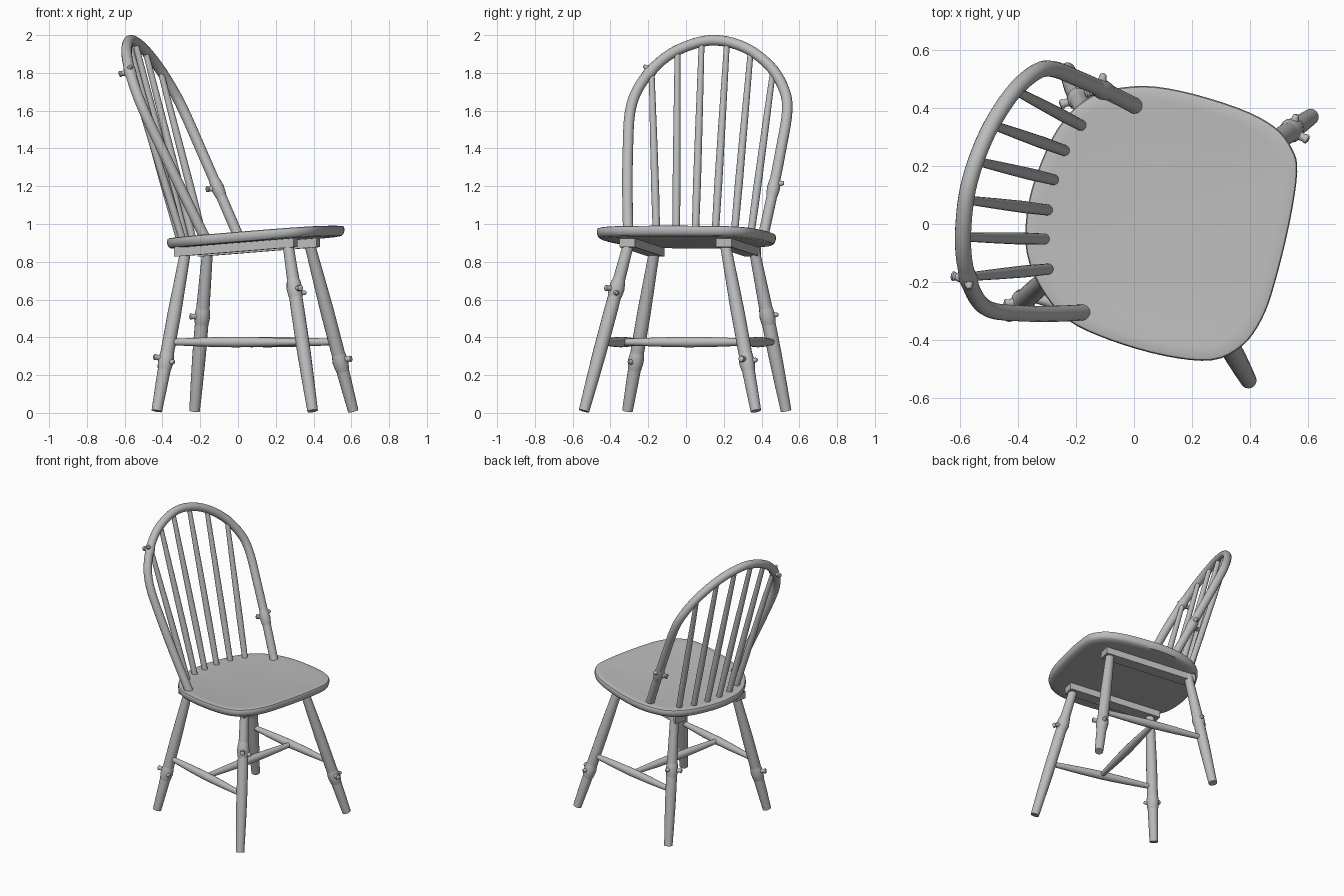
import bpy, bmesh, math
from mathutils import Vector

if "Cube" in bpy.data.objects:
    bpy.data.objects.remove(bpy.data.objects["Cube"])

wood = bpy.data.materials.new("plain grey wood")
wood.diffuse_color = (0.5, 0.5, 0.5, 1)
wood.use_nodes = True
wood.node_tree.nodes["Principled BSDF"].inputs["Base Color"].default_value = wood.diffuse_color

# The chair looks along FWD and leans slightly back with the seat slope
FWD = Vector((0.97, -0.236, 0)).normalized()
SIDE = Vector((-FWD.y, FWD.x, 0))


def finish(name, bm, smooth=True):
    bmesh.ops.recalc_face_normals(bm, faces=bm.faces)
    me = bpy.data.meshes.new(name)
    bm.to_mesh(me)
    bm.free()
    ob = bpy.data.objects.new(name, me)
    bpy.context.collection.objects.link(ob)
    me.materials.append(wood)
    if smooth:
        bpy.ops.object.select_all(action='DESELECT')
        ob.select_set(True)
        bpy.context.view_layer.objects.active = ob
        bpy.ops.object.shade_smooth_by_angle(angle=math.radians(40))
    return ob


def skin(bm, rings):
    loops = [[bm.verts.new(p) for p in r] for r in rings]
    n = len(loops[0])
    for a, b in zip(loops, loops[1:]):
        for i in range(n):
            bm.faces.new((a[i], a[(i + 1) % n], b[(i + 1) % n], b[i]))
    bm.faces.new(loops[0])
    bm.faces.new(loops[-1])


def tube(name, pts, radii, sides=16, ref=Vector((0.31, 0.2, 0.9))):
    """Round bar along pts with one radius per point."""
    bm = bmesh.new()
    pts = [Vector(p) for p in pts]
    rings = []
    for i, p in enumerate(pts):
        t = (pts[min(i + 1, len(pts) - 1)] - pts[max(i - 1, 0)]).normalized()
        u = t.cross(ref).normalized()
        v = t.cross(u)
        rings.append([p + radii[i] * (u * math.cos(a) + v * math.sin(a))
                      for a in (2 * math.pi * k / sides for k in range(sides))])
    skin(bm, rings)
    return finish(name, bm)


def turned(name, a, b, profile, ref=Vector((1, 0.4, 0))):
    """Straight turned bar; profile is (fraction along, radius)."""
    a, b = Vector(a), Vector(b)
    return tube(name, [a.lerp(b, f) for f, r in profile], [r for f, r in profile], ref=ref)


def catmull(pts, steps, closed=False):
    pts = [Vector(p) for p in pts]
    n = len(pts)
    get = (lambda i: pts[i % n]) if closed else (lambda i: pts[max(0, min(n - 1, i))])
    out = []
    for i in range(n if closed else n - 1):
        p0, p1, p2, p3 = (get(i + k) for k in (-1, 0, 1, 2))
        for s in range(steps):
            t = s / steps
            out.append(0.5 * (2 * p1 + (p2 - p0) * t + (2 * p0 - 5 * p1 + 4 * p2 - p3) * t * t
                              + (3 * p1 - p0 - 3 * p2 + p3) * t ** 3))
    return out if closed else out + [pts[-1]]


def seat_z(p):
    return 0.951 + 0.078 * Vector((p[0], p[1], 0)).dot(FWD)


def knot(name, p, axis, dirs, r=0.035):
    """Swollen knot on a bar with short budding stubs."""
    p, axis = Vector(p), Vector(axis).normalized()
    turned(name + "_swelling", p - axis * 0.075, p + axis * 0.075,
           [(0, r * 0.8), (0.25, r * 1.06), (0.5, r * 1.2), (0.75, r * 1.06), (1, r * 0.8)])
    for i, (d, h, size) in enumerate(dirs):
        d = Vector(d).normalized()
        s = p + axis * h
        turned(f"{name}_stub_{i}", s, s + d * (r + 0.035 * size),
               [(0, 0.018), (0.55, 0.016), (0.72, 0.013), (0.85, 0.017 * size),
                (0.95, 0.015 * size), (1, 0.007)], ref=Vector((0.3, 0.2, 0.9)))


# Seat: rounded shield outline, soft edge and a shallow dish
outline = catmull([(0, .475, 0), (.157, .46, 0), (.36, .40, 0), (.485, .335, 0), (.545, .26, 0),
                   (.563, .18, 0), (.536, 0, 0), (.484, -.21, 0), (.44, -.33, 0), (.374, -.42, 0),
                   (.27, -.47, 0), (.105, -.455, 0), (-.085, -.40, 0), (-.23, -.33, 0),
                   (-.32, -.224, 0), (-.37, -.10, 0), (-.37, .034, 0), (-.336, .172, 0),
                   (-.26, .334, 0), (-.153, .438, 0)], 4, closed=True)
centre = Vector((0.09, 0, 0))
bm = bmesh.new()
rings = []
for scale, dz in ((.3, -.056), (.9, -.056), (.97, -.052), (.99, -.042), (1, -.028), (1, -.012),
                  (.992, -.003), (.975, 0), (.9, -.001), (.75, -.006), (.5, -.011), (.2, -.013)):
    ring = []
    for q in outline:
        p = centre + (q - centre) * scale
        p.z = seat_z(p) + dz
        ring.append(p)
    rings.append(ring)
skin(bm, rings)
finish("seat", bm)

# Two cleats under the seat, running front to back
for name, front, back in (("cleat_right", (.305, -.312), (-.33, -.155)),
                          ("cleat_left", (.425, .20), (-.205, .355))):
    bm = bmesh.new()
    rings = []
    for e in (front, back):
        c = Vector((e[0], e[1], seat_z(e) - .05))
        rings.append([c + SIDE * s * .042 + Vector((0, 0, h))
                      for s, h in ((-1, 0), (1, 0), (1, -.052), (-1, -.052))])
    skin(bm, rings)
    finish(name, bm, smooth=False)

# Splayed turned legs
legs = {"front_right_leg": ((.395, -.54, .01), (.262, -.30, .91)),
        "front_left_leg": ((.61, .37, .01), (.375, .205, .91)),
        "back_right_leg": ((-.43, -.31, .01), (-.275, -.165, .87)),
        "back_left_leg": ((-.23, .53, .01), (-.16, .36, .87))}
for name, (a, b) in legs.items():
    turned(name, a, b, [(0, .028), (.15, .032), (.35, .036), (.6, .036), (.85, .031), (1, .028)])


def on_leg(name, z):
    a, b = (Vector(v) for v in legs[name])
    return a.lerp(b, (z - a.z) / (b.z - a.z)), (b - a)


# Stretchers in an H layout
bar = [(0, .016), (.12, .02), (.3, .025), (.5, .028), (.7, .025), (.88, .02), (1, .016)]
mids = []
for side in ("right", "left"):
    f = on_leg(f"front_{side}_leg", .375)[0]
    k = on_leg(f"back_{side}_leg", .375)[0]
    turned(f"{side}_stretcher", f, k, bar, ref=Vector((0, 0, 1)))
    mids.append((f + k) / 2)
turned("cross_stretcher", mids[0], mids[1], bar, ref=Vector((0, 0, 1)))


# Bent back bow, lying in one leaning plane
def bow_point(y, z):
    return Vector((0.2535 * (y - .41) - 0.484 * (z - .94), y, z))


bow = catmull([bow_point(y, z) for y, z in
               ((.405, .92), (.455, 1.15), (.50, 1.38), (.535, 1.59), (.52, 1.71), (.445, 1.835),
                (.31, 1.935), (.15, 1.973), (.0, 1.94), (-.13, 1.865), (-.24, 1.74), (-.295, 1.6),
                (-.308, 1.38), (-.31, 1.15), (-.305, .92))], 5)
tube("back_bow", bow, [.028] * len(bow), ref=Vector((1, -.2535, .484)))

# Six spindles fanning up to the bow
for i, (a, b) in enumerate((((-.178, .338), (.462, 1.82)), ((-.236, .252), (.343, 1.92)),
                            ((-.274, .152), (.217, 1.965)), ((-.295, .048), (.083, 1.965)),
                            ((-.305, -.052), (-.045, 1.92)), ((-.29, -.155), (-.182, 1.81)))):
    turned(f"spindle_{i}", (a[0], a[1], .905), bow_point(*b),
           [(0, .019), (.3, .021), (.6, .019), (1, .015)])

# Knots with stubs on the legs and the bow
knot("knot_front_right", *on_leg("front_right_leg", .655), [((.5, -.9, .1), 0, 1), ((1, .1, 0), -.02, .7)])
knot("knot_front_left", *on_leg("front_left_leg", .27), [((.8, -.4, .1), .01, 1), ((.3, .9, .2), 0, .7)])
knot("knot_back_right", *on_leg("back_right_leg", .275), [((-1, -.2, .2), .01, 1), ((.8, -.6, .1), -.01, .7)])
knot("knot_back_left", *on_leg("back_left_leg", .51), [((-1, -.3, 0), 0, 1), ((.1, 1, 0), .01, .7)])
knot("knot_bow_left", bow_point(.463, 1.19), bow_point(.48, 1.28) - bow_point(.44, 1.08),
     [((-1, -.2, -.1), 0, 1), ((.2, 1, .2), .02, .7)], r=.029)
knot("knot_bow_right", bow_point(-.19, 1.805), bow_point(-.15, 1.85) - bow_point(-.23, 1.755),
     [((-1, .2, -.2), 0, 1), ((.1, -.8, .5), .01, .6)], r=.027)
